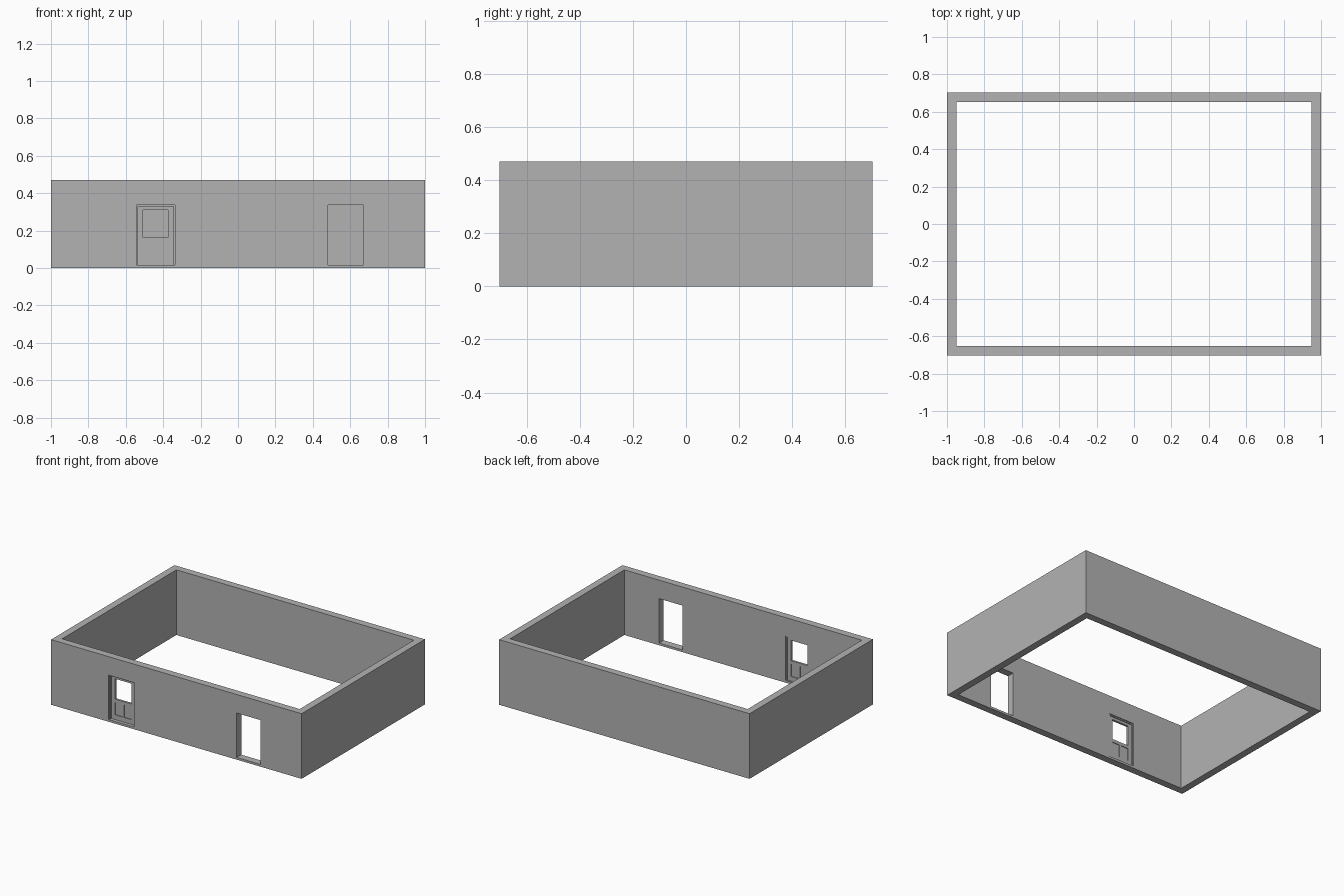
import bpy

cube = bpy.data.objects.get("Cube")
if cube:
    bpy.data.objects.remove(cube, do_unlink=True)

# Single plaster grey
grey = bpy.data.materials.new("plaster_grey")
grey.use_nodes = True
grey.diffuse_color = (0.45, 0.45, 0.45, 1)
grey.node_tree.nodes["Principled BSDF"].inputs["Base Color"].default_value = (0.45, 0.45, 0.45, 1)


def box(name, x, y, z):
    """Box from (min, max) ranges."""
    sides = (x, y, z)
    bpy.ops.mesh.primitive_cube_add(size=1, location=[sum(s) / 2 for s in sides])
    ob = bpy.context.object
    ob.name = name
    ob.scale = [s[1] - s[0] for s in sides]
    bpy.ops.object.transform_apply(location=False, rotation=False, scale=True)
    ob.data.materials.append(grey)
    return ob


def cut(target, name, x, y, z):
    """Subtract a hidden box from the target."""
    cutter = box(name, x, y, z)
    cutter.hide_render = True
    mod = target.modifiers.new(name, "BOOLEAN")
    mod.operation = "DIFFERENCE"
    mod.solver = "EXACT"
    mod.object = cutter
    bpy.context.view_layer.objects.active = target
    bpy.ops.object.modifier_apply(modifier=name)
    bpy.data.objects.remove(cutter, do_unlink=True)


W, D, H, T = 1.0, 0.703, 0.47, 0.052
SILL, HEAD = 0.016, 0.336
DOOR = (-0.542, -0.338)
FRONT, INNER = -D, -D + T
THROUGH = (FRONT - 0.1, INNER + 0.1)

# Four walls, open above and below, with two openings in the front wall
walls = box("walls", (-W, W), (-D, D), (0, H))
cut(walls, "room", (-W + T, W - T), (-D + T, D - T), (-0.1, H + 0.1))
cut(walls, "doorway", (0.482, 0.67), THROUGH, (SILL, HEAD))
cut(walls, "door_opening", DOOR, THROUGH, (SILL, HEAD))

# Door frame: jambs and head lining the opening
F = 0.008
frame_y = (FRONT + 0.012, INNER - 0.006)
box("frame_jamb_right", (DOOR[0], DOOR[0] + F), frame_y, (SILL, HEAD))
box("frame_jamb_left", (DOOR[1] - F, DOOR[1]), frame_y, (SILL, HEAD))
box("frame_head", (DOOR[0] + F, DOOR[1] - F), frame_y, (HEAD - F, HEAD))

# Door leaf with an open window and two recessed lower panels
leaf_y = (FRONT + 0.024, FRONT + 0.04)
leaf = box("door_leaf", (DOOR[0] + F, DOOR[1] - F), leaf_y, (SILL, HEAD - F))
cut(leaf, "window", (-0.507, -0.373), THROUGH, (0.163, 0.31))
for side, x in (("right", (-0.507, -0.446)), ("left", (-0.434, -0.373))):
    for face, y in (("front", (leaf_y[0] - 0.01, leaf_y[0] + 0.005)),
                    ("back", (leaf_y[1] - 0.005, leaf_y[1] + 0.01))):
        cut(leaf, f"panel_{side}_{face}", x, y, (0.05, 0.14))
